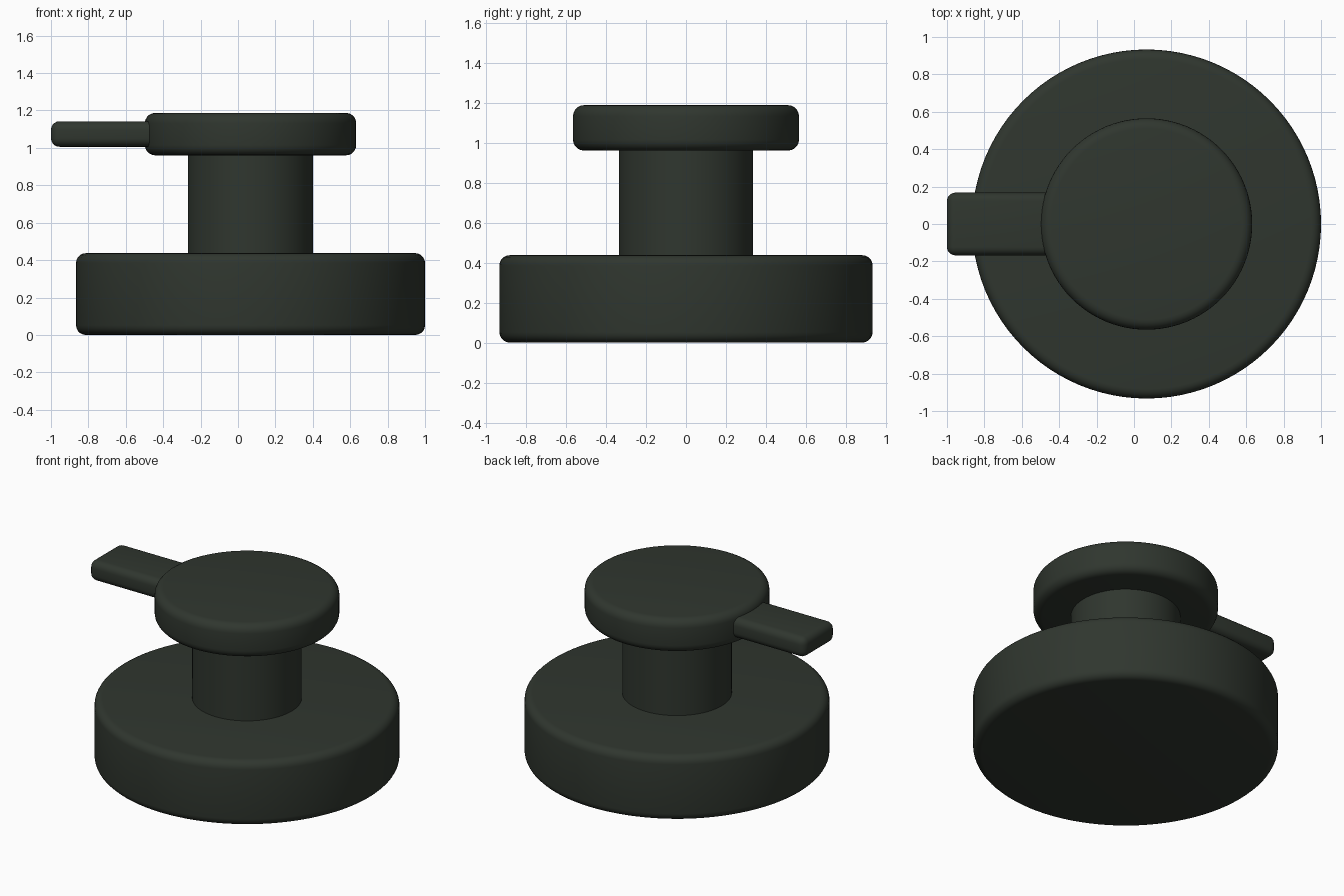
import bpy

if "Cube" in bpy.data.objects:
    bpy.data.objects.remove(bpy.data.objects["Cube"])

CX = 0.067  # axis of the round parts

mat = bpy.data.materials.new("dark_green_grey")
mat.diffuse_color = (0.029, 0.037, 0.028, 1)
mat.use_nodes = True
mat.node_tree.nodes["Principled BSDF"].inputs["Base Color"].default_value = mat.diffuse_color


def finish(obj, name, bevel):
    """Name, colour, round the edges and smooth a part."""
    obj.name = name
    obj.data.materials.append(mat)
    if bevel:
        mod = obj.modifiers.new("rounded_edges", 'BEVEL')
        mod.width = bevel
        mod.segments = 5
        mod.limit_method = 'ANGLE'
        mod.angle_limit = 0.7
        bpy.ops.object.modifier_apply(modifier=mod.name)
    bpy.ops.object.shade_smooth_by_angle(angle=0.7)


def disc(name, radius, z0, z1, bevel):
    bpy.ops.mesh.primitive_cylinder_add(
        vertices=96, radius=radius, depth=z1 - z0,
        location=(CX, 0, (z0 + z1) / 2))
    finish(bpy.context.object, name, bevel)


# Wide base, narrow stem and round cap
disc("base", 0.933, 0.0, 0.437, 0.052)
disc("stem", 0.335, 0.40, 1.0, 0)
disc("cap", 0.565, 0.96, 1.187, 0.055)

# Flat lever sticking out of the side of the cap
x0, x1, z0, z1 = -1.0, -0.35, 1.006, 1.142
bpy.ops.mesh.primitive_cube_add(size=1, location=((x0 + x1) / 2, 0, (z0 + z1) / 2))
lever = bpy.context.object
lever.scale = (x1 - x0, 0.336, z1 - z0)
bpy.ops.object.transform_apply(location=False, rotation=False, scale=True)
finish(lever, "lever", 0.045)
